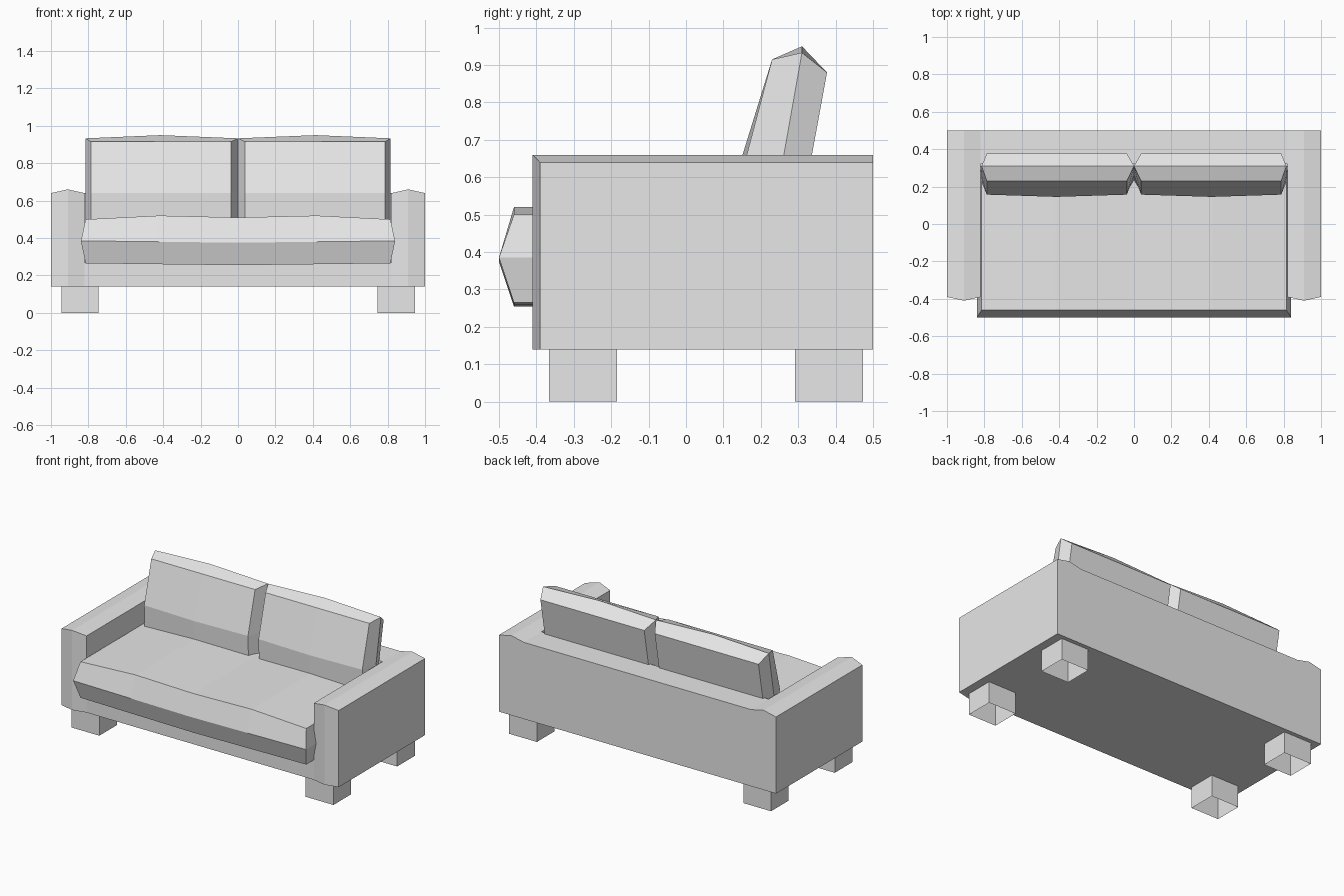
import bpy
import bmesh

if "Cube" in bpy.data.objects:
    bpy.data.objects.remove(bpy.data.objects["Cube"], do_unlink=True)

fabric = bpy.data.materials.new("light_grey")
fabric.use_nodes = True
fabric.diffuse_color = (0.8, 0.8, 0.8, 1)
fabric.node_tree.nodes["Principled BSDF"].inputs["Base Color"].default_value = (0.8, 0.8, 0.8, 1)


def finish(name, bm, mirror=True, merge=False):
    bmesh.ops.recalc_face_normals(bm, faces=bm.faces)
    mesh = bpy.data.meshes.new(name)
    bm.to_mesh(mesh)
    bm.free()
    mesh.materials.append(fabric)
    obj = bpy.data.objects.new(name, mesh)
    bpy.context.collection.objects.link(obj)
    if mirror:
        mod = obj.modifiers.new("mirror", "MIRROR")
        mod.use_mirror_merge = merge
    return obj


def shaped_block(shape):
    """Cube split in two along each axis, each vertex (-1, 0 or 1 per axis) placed by shape."""
    bm = bmesh.new()
    bmesh.ops.create_cube(bm, size=2)
    bmesh.ops.subdivide_edges(bm, edges=bm.edges[:], cuts=1, use_grid_fill=True)
    for v in bm.verts:
        v.co = shape(*(round(c) for c in v.co))
    return bm


def pick(i, low, mid, high):
    return (low, mid, high)[i + 1]


# Arms: ridge along the top and down the front
def arm_shape(u, v, w):
    ridge = 0.02 if u == 0 else 0
    y = pick(v, -0.39 - ridge, 0.05, 0.5)
    z = pick(w, 0.14, 0.4, 0.64 + ridge)
    return (0.91 + 0.09 * u, y, z)


finish("arm", shaped_block(arm_shape))

# Base and backrest: one L profile between the arms, ends covered by them
profile = [(-0.39, 0.14), (0.5, 0.14), (0.5, 0.64), (0.32, 0.64), (0.32, 0.27), (-0.39, 0.27)]
bm = bmesh.new()
ends = [[bm.verts.new((x, y, z)) for y, z in profile] for x in (-0.82, 0.82)]
for i in range(len(profile)):
    j = (i + 1) % len(profile)
    bm.faces.new((ends[0][i], ends[0][j], ends[1][j], ends[1][i]))
finish("base_and_backrest", bm, mirror=False)


# Seat cushion: bulged rim, two soft swells on top
def seat_shape(u, v, w):
    rim = w == 0
    x = pick(u, 0, 0.42, 0.84 if rim else 0.815)
    y = pick(v, -0.5 if rim else -0.46, -0.1, 0.31 if rim else 0.28)
    z = pick(w, pick(u, 0.255, 0.26, 0.265), pick(u, 0.375, 0.38, 0.385), pick(u, 0.51, 0.52, 0.5))
    return (x, y, z)


bm = shaped_block(seat_shape)
inner = [f for f in bm.faces if f.calc_center_median().x < 0.001]
bmesh.ops.delete(bm, geom=inner, context="FACES")
finish("seat_cushion", bm, merge=True)


# Back cushions: leaning, bulged rim, swollen front
def back_shape(u, v, w):
    rim = v == 0
    x = pick(u, 0 if rim else 0.038, 0.415, 0.815 if rim else 0.787)
    swell = 0.012 if u == 0 else 0
    y = pick(v,
             pick(w, 0.163 - swell, 0.157 - swell, 0.23),
             pick(w, 0.225, 0.258, 0.31),
             pick(w, 0.3, 0.333, 0.377))
    top = pick(v, 0.915, 0.95 if u == 0 else 0.933, 0.88)
    return (x, y, pick(w, 0.45, 0.64, top))


finish("back_cushion", shaped_block(back_shape))

# Legs: hollow blocks, open underneath
for name, y in (("front_leg", -0.275), ("back_leg", 0.382)):
    bm = bmesh.new()
    bmesh.ops.create_cube(bm, size=1)
    for v in bm.verts:
        v.co = (0.845 + 0.2 * v.co.x, y + 0.182 * v.co.y, 0.07 + 0.14 * v.co.z)
    bottom = [f for f in bm.faces if f.calc_center_median().z < 0.001]
    bmesh.ops.delete(bm, geom=bottom, context="FACES")
    finish(name, bm)
